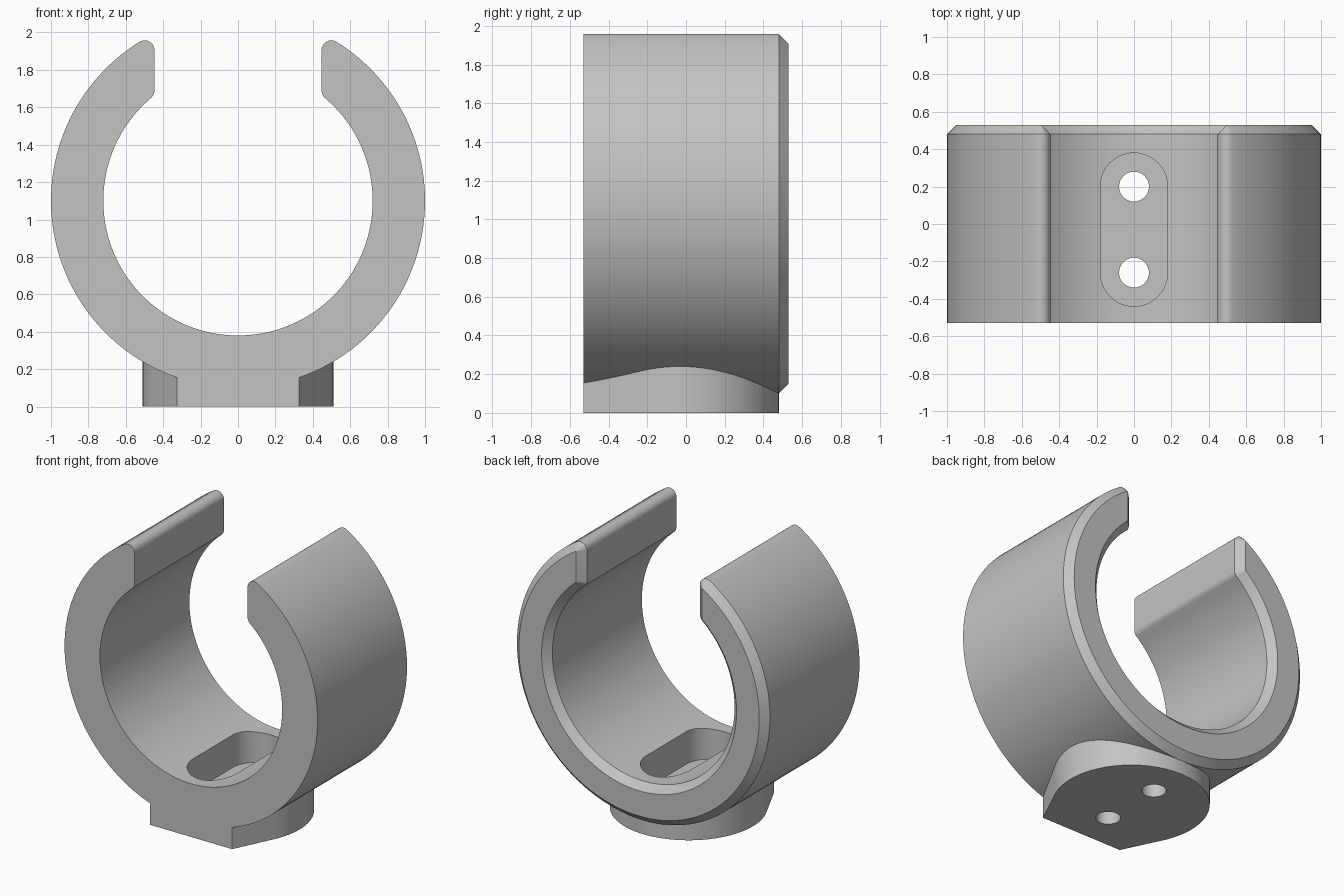
import bpy, bmesh
from math import sqrt, pi, sin, cos, atan2, acos

if "Cube" in bpy.data.objects:
    bpy.data.objects.remove(bpy.data.objects["Cube"], do_unlink=True)

grey = bpy.data.materials.new("plain grey")
grey.use_nodes = True
COLOUR = (0.55, 0.55, 0.55, 1)
grey.diffuse_color = COLOUR
grey.node_tree.nodes["Principled BSDF"].inputs["Base Color"].default_value = COLOUR

AXIS_Z, OUTER, INNER, GAP, ROUND = 1.1, 1.0, 0.72, 0.447, 0.052
FRONT, BACK, CHAMFER = -0.53, 0.53, 0.05
FOOT_Y, FOOT_R = -0.03, 0.51


def arc(cx, cy, r, a, b, n):
    """Points on an arc from angle a to angle b."""
    return [(cx + r * cos(a + (b - a) * i / n), cy + r * sin(a + (b - a) * i / n))
            for i in range(n + 1)]


def ring_profile(d):
    """Open ring with rounded tips, shrunk inward by d."""
    ro, ri, r, x = OUTER - d, INNER + d, ROUND - d, GAP + ROUND
    zo, zi = sqrt((ro - r) ** 2 - x * x), sqrt((ri + r) ** 2 - x * x)
    ao, ai = atan2(zo, x), atan2(zi, x)
    half = arc(0, 0, ro, -pi / 2, ao, 64)            # outer wall
    half += arc(x, zo, r, ao, pi, 10)[1:]            # tip rounding
    half += arc(x, zi, r, pi, pi + ai, 6)            # inner lip rounding
    half += arc(0, 0, ri, ai, -pi / 2, 64)[1:]       # bore
    mirrored = [(-px, pz) for px, pz in half[-2:0:-1]]
    return half + mirrored


def loft(name, loops):
    """Closed solid through matching loops of 3D points."""
    bm = bmesh.new()
    rows = [[bm.verts.new(p) for p in loop] for loop in loops]
    n = len(rows[0])
    for a, b in zip(rows, rows[1:]):
        for i in range(n):
            j = (i + 1) % n
            bm.faces.new((a[i], a[j], b[j], b[i]))
    bm.faces.new(rows[0][::-1])
    bm.faces.new(rows[-1])
    bmesh.ops.recalc_face_normals(bm, faces=bm.faces)
    mesh = bpy.data.meshes.new(name)
    bm.to_mesh(mesh)
    bm.free()
    mesh.materials.append(grey)
    obj = bpy.data.objects.new(name, mesh)
    bpy.context.collection.objects.link(obj)
    return obj


def prism(name, outline, z0, z1):
    return loft(name, [[(x, y, z) for x, y in outline] for z in (z0, z1)])


def combine(target, tool, operation):
    """Apply a boolean and remove the helper."""
    tool.hide_render = True
    mod = target.modifiers.new(operation, "BOOLEAN")
    mod.operation, mod.object, mod.solver = operation, tool, "EXACT"
    bpy.context.view_layer.objects.active = target
    bpy.ops.object.modifier_apply(modifier=mod.name)
    bpy.data.objects.remove(tool, do_unlink=True)


# Open clip ring with a chamfered back
clip = loft("clip_holder", [
    [(x, y, z + AXIS_Z) for x, z in ring_profile(d)]
    for y, d in ((FRONT, 0), (BACK - CHAMFER, 0), (BACK, CHAMFER))])

# Mounting foot: round at the back, straight tangents to a flat front edge
cx, cy = 0.325, FRONT
tangent = atan2(cy - FOOT_Y, cx) + acos(FOOT_R / sqrt(cx ** 2 + (cy - FOOT_Y) ** 2))
foot_outline = [(-cx, cy), (cx, cy)] + arc(0, FOOT_Y, FOOT_R, tangent, pi - tangent, 56)
combine(clip, prism("foot", foot_outline, 0, 0.3), "UNION")

# Slot recess inside the ring
HOLES = (0.2, -0.26)
slot = arc(0, HOLES[0], 0.18, 0, pi, 24) + arc(0, HOLES[1], 0.18, pi, 2 * pi, 24)
combine(clip, prism("slot_cutter", slot, 0.17, 0.7), "DIFFERENCE")

# Two screw holes through the foot
for y in HOLES:
    circle = arc(0, y, 0.08, 0, 2 * pi, 32)[:-1]
    combine(clip, prism("hole_cutter", circle, -0.1, 0.5), "DIFFERENCE")

# Smooth curved walls, crisp edges
bpy.ops.object.select_all(action="DESELECT")
clip.select_set(True)
bpy.context.view_layer.objects.active = clip
bpy.ops.object.shade_smooth_by_angle(angle=pi / 8)
